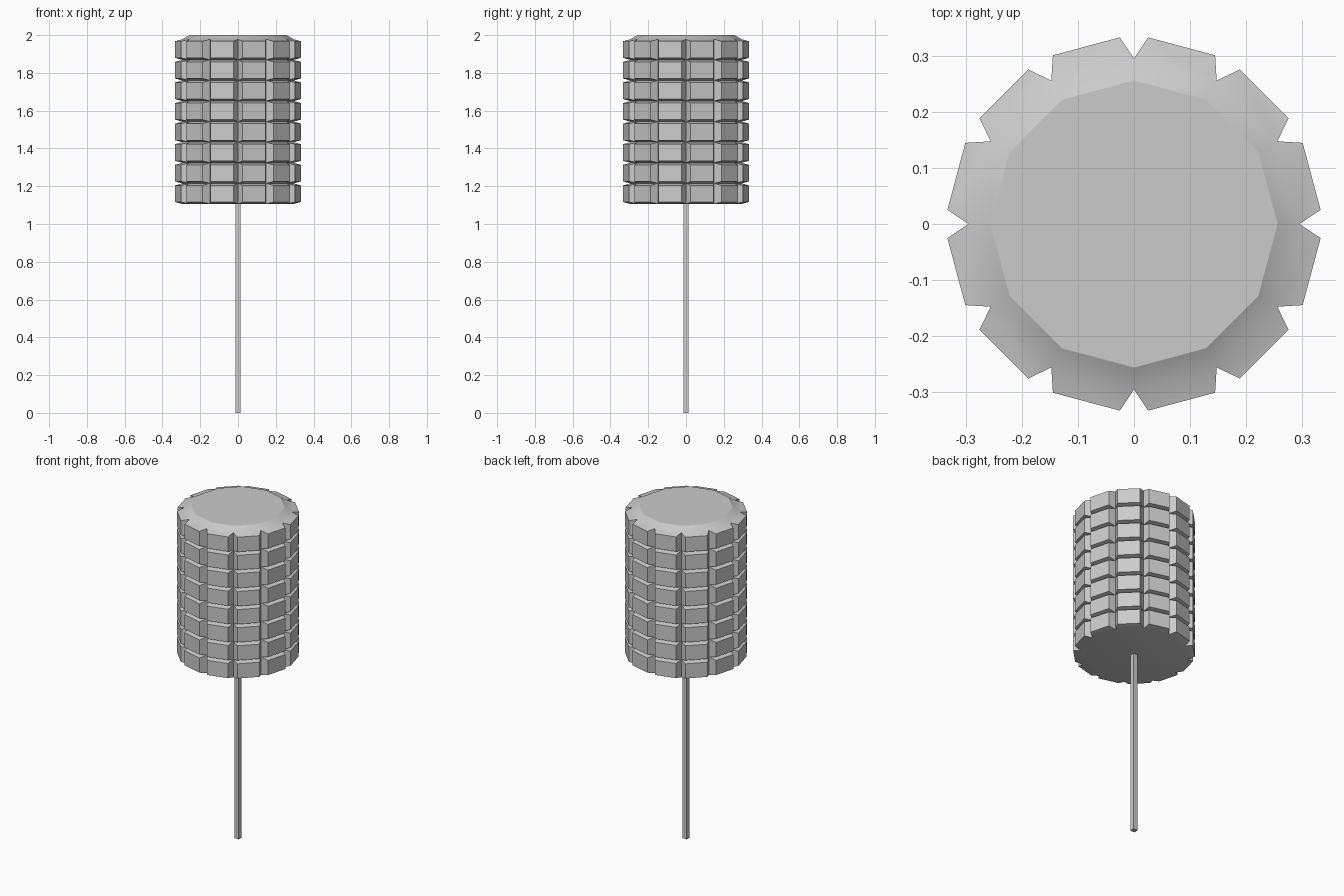
import bpy, bmesh, math
from mathutils import Vector

cube = bpy.data.objects.get("Cube")
if cube:
    bpy.data.objects.remove(cube, do_unlink=True)

SIDES, ROWS = 12, 8
BOTTOM, SHOULDER, TOP = 1.106, 1.978, 2.0
CORE_R, CAP_R = 0.295, 0.256
KNOB_OUT, KNOB_SCALE = 0.043, 0.81
STICK = 0.029

grey = bpy.data.materials.new("plain_grey")
grey.use_nodes = True
colour = (0.6, 0.6, 0.6, 1)
grey.diffuse_color = colour
grey.node_tree.nodes["Principled BSDF"].inputs["Base Color"].default_value = colour


def add_object(name, bm):
    bmesh.ops.recalc_face_normals(bm, faces=bm.faces[:])
    mesh = bpy.data.meshes.new(name)
    bm.to_mesh(mesh)
    bm.free()
    mesh.materials.append(grey)
    obj = bpy.data.objects.new(name, mesh)
    bpy.context.collection.objects.link(obj)
    return obj


def ring(bm, radius, z):
    angles = [math.tau * i / SIDES for i in range(SIDES)]
    return [bm.verts.new((radius * math.cos(a), radius * math.sin(a), z)) for a in angles]


# Head: stacked twelve-sided rings with a chamfered top
bm = bmesh.new()
pitch = (SHOULDER - BOTTOM) / ROWS
rings = [ring(bm, CORE_R, BOTTOM + pitch * i) for i in range(ROWS + 1)]
rings.append(ring(bm, CAP_R, TOP))
panels = []
for level, (low, high) in enumerate(zip(rings, rings[1:])):
    for i in range(SIDES):
        j = (i + 1) % SIDES
        face = bm.faces.new((low[i], low[j], high[j], high[i]))
        if level < ROWS:
            panels.append(face)
bm.faces.new(rings[-1])
bm.faces.new(rings[0][::-1])
bm.normal_update()

# Raised knobs: every side panel pushed out and tapered
for face in bmesh.ops.extrude_discrete_faces(bm, faces=panels)["faces"]:
    centre = face.calc_center_median()
    outward = Vector((centre.x, centre.y, 0)).normalized()
    for v in face.verts:
        v.co = centre + (v.co - centre) * KNOB_SCALE + outward * KNOB_OUT
head = add_object("knobbed_head", bm)

# Stick: thin square post
bm = bmesh.new()
bmesh.ops.create_cube(bm, size=1)
for v in bm.verts:
    v.co = (v.co.x * STICK, v.co.y * STICK, (v.co.z + 0.5) * BOTTOM)
add_object("stick", bm)

# Smooth only the gentle chamfer
bpy.ops.object.select_all(action='DESELECT')
head.select_set(True)
bpy.context.view_layer.objects.active = head
bpy.ops.object.shade_smooth_by_angle(angle=math.radians(25))
